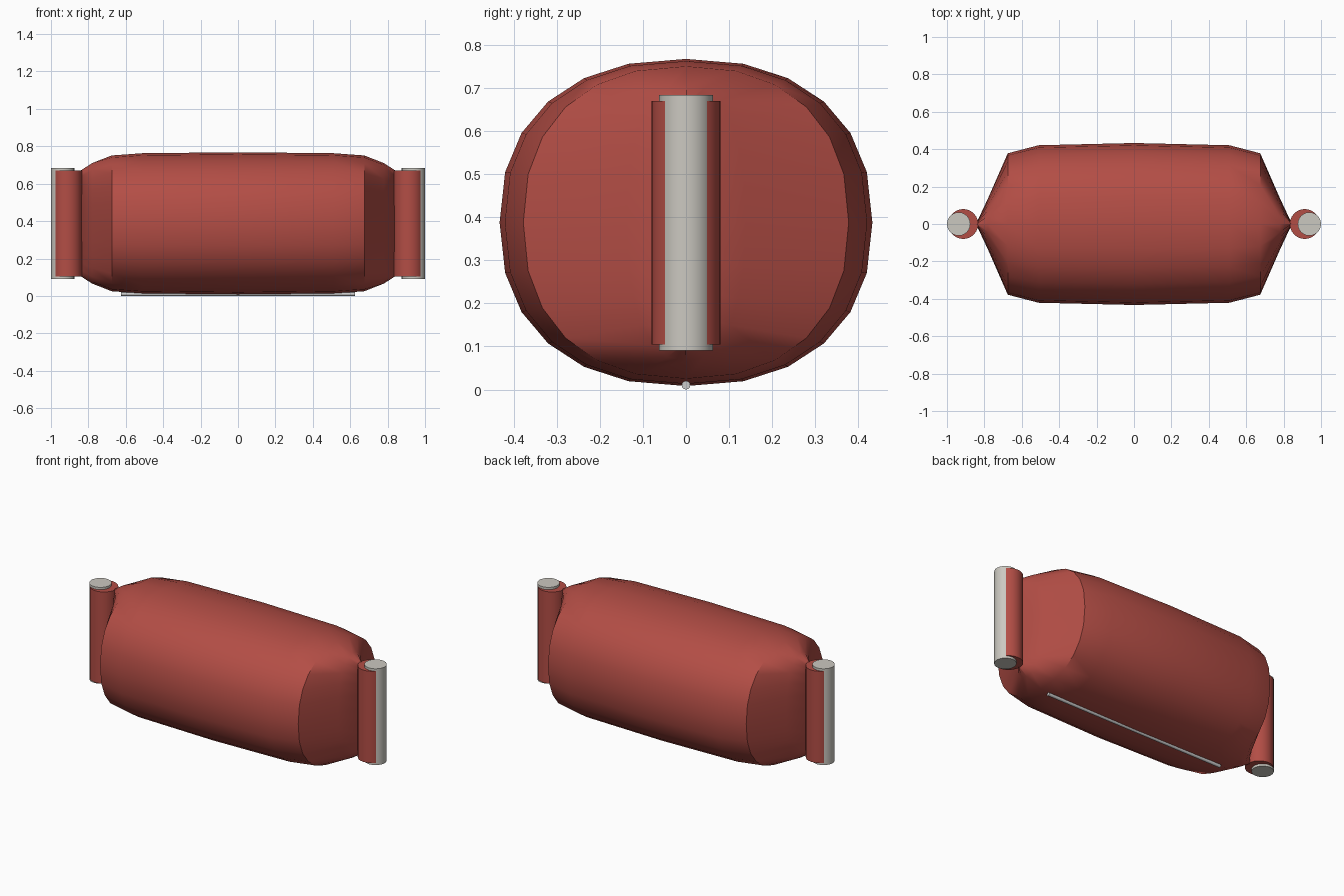
import bpy, bmesh, math

if "Cube" in bpy.data.objects:
    bpy.data.objects.remove(bpy.data.objects["Cube"])


def material(name, rgb):
    m = bpy.data.materials.new(name)
    m.diffuse_color = (*rgb, 1)
    m.use_nodes = True
    m.node_tree.nodes["Principled BSDF"].inputs["Base Color"].default_value = m.diffuse_color
    return m


RED = material("red_fabric", (0.45, 0.075, 0.06))
PALE = material("pale_foam", (0.6, 0.58, 0.53))


def finish(ob, mat, angle=35):
    if mat:
        ob.data.materials.append(mat)
    bpy.ops.object.select_all(action='DESELECT')
    ob.select_set(True)
    bpy.context.view_layer.objects.active = ob
    bpy.ops.object.shade_smooth_by_angle(angle=math.radians(angle))


def cylinder(name, r, length, loc, mat=None, rot=(0, 0, 0), sides=24):
    bpy.ops.mesh.primitive_cylinder_add(vertices=sides, radius=r, depth=length,
                                        location=loc, rotation=rot)
    ob = bpy.context.object
    ob.name = name
    finish(ob, mat)


def spow(v, p=0.87):
    return math.copysign(abs(v) ** p, v)


# Padded body: rounded sections (x, half width, half height) pinched at both ends
half = [(0.0, 0.433, 0.380), (0.51, 0.421, 0.375), (0.675, 0.378, 0.363),
        (0.78, 0.138, 0.322), (0.842, 0.006, 0.282)]
sections = [(-x, a, b) for x, a, b in reversed(half[1:])] + half
N = 24
bm = bmesh.new()
rings = []
for x, a, b in sections:
    ring = []
    for i in range(N):
        t = 2 * math.pi * i / N
        ring.append(bm.verts.new((x, a * spow(math.cos(t)), 0.388 + b * spow(math.sin(t)))))
    rings.append(ring)
for r0, r1 in zip(rings, rings[1:]):
    for i in range(N):
        j = (i + 1) % N
        bm.faces.new((r0[i], r0[j], r1[j], r1[i]))
bm.faces.new(rings[0])
bm.faces.new(rings[-1])
bmesh.ops.recalc_face_normals(bm, faces=bm.faces)
me = bpy.data.meshes.new("padded_body")
bm.to_mesh(me)
bm.free()
body = bpy.data.objects.new("padded_body", me)
bpy.context.collection.objects.link(body)
finish(body, RED, 40)

# End rolls: red sleeve with a pale post set into its outer side
for side, s in (("left", -1), ("right", 1)):
    cylinder(side + "_sleeve", 0.08, 0.565, (s * 0.913, 0, 0.3875), RED)
    cylinder(side + "_post", 0.0625, 0.593, (s * 0.9375, 0, 0.3875), PALE)

# Thin seam rod under the body
cylinder("bottom_seam", 0.01, 1.25, (0, 0, 0.01), None, (0, math.pi / 2, 0), 12)
